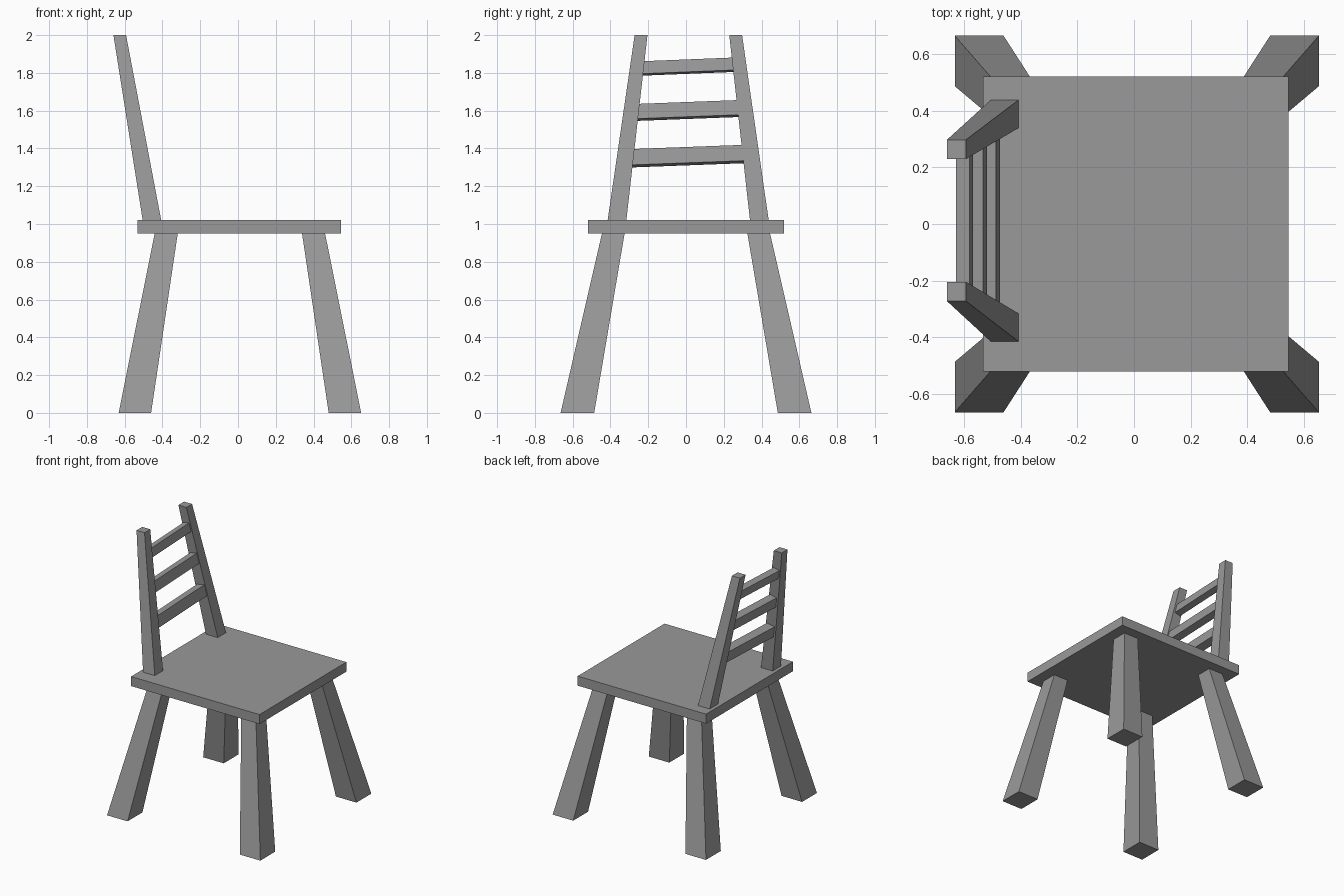
import bpy

cube = bpy.data.objects.get("Cube")
if cube:
    bpy.data.objects.remove(cube, do_unlink=True)

grey = bpy.data.materials.new("plain grey")
grey.use_nodes = True
colour = (0.32, 0.32, 0.32, 1)
grey.diffuse_color = colour
grey.node_tree.nodes["Principled BSDF"].inputs["Base Color"].default_value = colour


def loft(name, start, end):
    """Solid between two four-cornered sections, listed anticlockwise facing start to end."""
    faces = [(3, 2, 1, 0), (4, 5, 6, 7)]
    faces += [(i, (i + 1) % 4, (i + 1) % 4 + 4, i + 4) for i in range(4)]
    mesh = bpy.data.meshes.new(name)
    mesh.from_pydata(start + end, [], faces)
    mesh.materials.append(grey)
    obj = bpy.data.objects.new(name, mesh)
    bpy.context.collection.objects.link(obj)
    return obj


def level(x, y, z, w, d):
    """Horizontal rectangle centred on x, y."""
    return [(x + i * w / 2, y + j * d / 2, z)
            for i, j in ((-1, -1), (1, -1), (1, 1), (-1, 1))]


SEAT_LOW, SEAT_TOP = 0.95, 1.022
MID = 0.01

# Seat slab
loft("seat", level(0.006, 0, SEAT_LOW, 1.076, 1.04),
     level(0.006, 0, SEAT_TOP, 1.076, 1.04))

# Splayed legs, thicker at the floor
for end, sx in (("front", 1), ("back", -1)):
    for side, sy in (("left", 1), ("right", -1)):
        loft(f"{end}_leg_{side}",
             level(MID + sx * 0.556, sy * 0.575, 0, 0.172, 0.178),
             level(MID + sx * 0.39, sy * 0.385, SEAT_LOW, 0.122, 0.12))

# Back posts, leaning back and inwards
for side, low_y, high_y in (("left", 0.388, 0.263), ("right", -0.365, -0.238)):
    loft(f"back_post_{side}", level(-0.456, low_y, SEAT_TOP, 0.098, 0.099),
         level(-0.626, high_y, 2, 0.067, 0.068))


def rung_section(x, y, z, depth, height):
    """Leaning rectangle hung from its upper front edge."""
    lean = 0.18
    back = (-depth, -depth * lean * 1.2)
    down = (height * lean, -height)
    spots = ((0, 0), back, (back[0] + down[0], back[1] + down[1]), down)
    return [(x + a, y, z + b) for a, b in spots]


# Slightly crooked rungs: front edge x, right z, left z, depth, height, half length
rungs = {"lower": (-0.487, 1.396, 1.420, 0.062, 0.084, 0.32),
         "middle": (-0.532, 1.635, 1.657, 0.055, 0.078, 0.29),
         "upper": (-0.580, 1.861, 1.882, 0.048, 0.066, 0.26)}
for place, (x, z_right, z_left, depth, height, half) in rungs.items():
    loft(f"{place}_rung", rung_section(x, 0.01 - half, z_right, depth, height),
         rung_section(x, 0.01 + half, z_left, depth, height))
